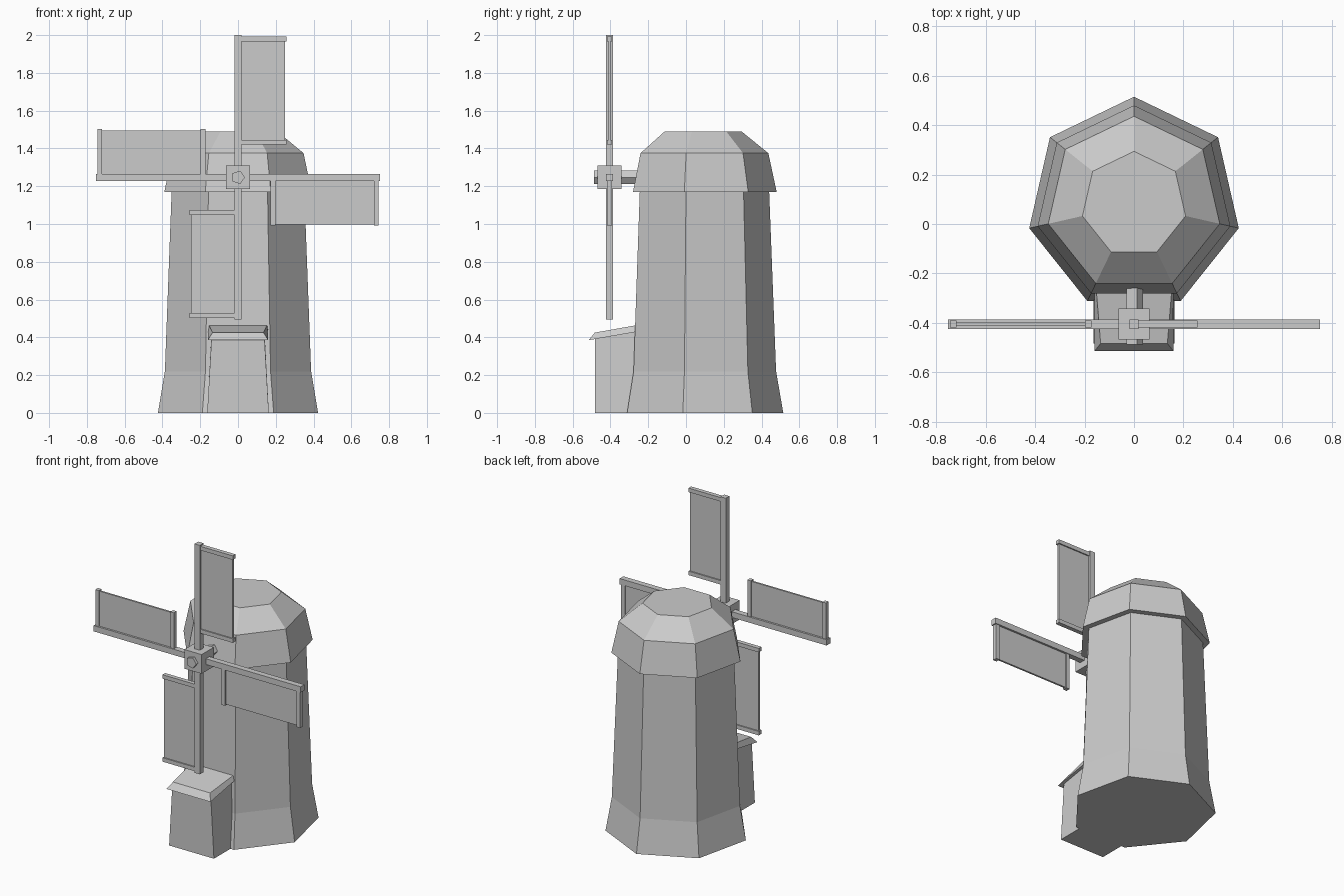
import bpy
import bmesh
from math import sin, cos, pi
from mathutils import Matrix, Vector

cube = bpy.data.objects.get("Cube")
if cube:
    bpy.data.objects.remove(cube, do_unlink=True)

grey = bpy.data.materials.new("plain grey")
grey.use_nodes = True
colour = (0.6, 0.6, 0.6, 1)
grey.diffuse_color = colour
grey.node_tree.nodes["Principled BSDF"].inputs["Base Color"].default_value = colour

TOWER_Y = 0.08
HUB = Vector((0, -0.405, 1.247))


def finish(name, bm):
    bmesh.ops.recalc_face_normals(bm, faces=bm.faces)
    mesh = bpy.data.meshes.new(name)
    bm.to_mesh(mesh)
    bm.free()
    mesh.materials.append(grey)
    obj = bpy.data.objects.new(name, mesh)
    bpy.context.collection.objects.link(obj)
    return obj


def loft(name, rings):
    """Join rings of points into a closed solid with flat caps."""
    bm = bmesh.new()
    loops = [[bm.verts.new(p) for p in ring] for ring in rings]
    n = len(loops[0])
    for a, b in zip(loops, loops[1:]):
        for i in range(n):
            j = (i + 1) % n
            bm.faces.new((a[i], a[j], b[j], b[i]))
    bm.faces.new(loops[0][::-1])
    bm.faces.new(loops[-1])
    return finish(name, bm)


def box(name, low, high, turn=Matrix()):
    bm = bmesh.new()
    bmesh.ops.create_cube(bm, size=1)
    low, high = Vector(low), Vector(high)
    size = high - low
    for v in bm.verts:
        v.co = turn @ ((low + high) / 2 + v.co * size) + HUB
    return finish(name, bm)


def heptagon(radius, z):
    angles = [pi / 2 + k * 2 * pi / 7 for k in range(7)]
    return [(radius * cos(a), TOWER_Y + radius * sin(a), z) for a in angles]


def trapezoid(front, back):
    """Four points from (half width, y, z) of the front and back edges."""
    (fw, fy, fz), (bw, by, bz) = front, back
    return [(-fw, fy, fz), (fw, fy, fz), (bw, by, bz), (-bw, by, bz)]


# Seven-sided tower with flared foot, and its overhanging cap
loft("tower", [heptagon(r, z) for r, z in ((0.435, 0), (0.397, 0.22), (0.36, 1.18))])
loft("tower_cap", [heptagon(r, z) for r, z in ((0.4, 1.17), (0.356, 1.375), (0.214, 1.49))])

# Entrance porch with sloping roof
loft("porch", [trapezoid((0.163, -0.483, 0), (0.163, -0.2, 0)),
               trapezoid((0.14, -0.483, 0.4), (0.14, -0.2, 0.44))])
loft("porch_roof", [trapezoid((0.16, -0.515, 0.385), (0.16, -0.24, 0.433)),
                    trapezoid((0.135, -0.483, 0.425), (0.155, -0.24, 0.468))])

# Five-sided axle and square hub
loft("axle", [[(0.037 * cos(k * 2 * pi / 5), y, HUB.z + 0.037 * sin(k * 2 * pi / 5))
               for k in range(5)] for y in (-0.487, -0.25)])
box("hub", (-0.063,) * 3, (0.063,) * 3)

# Four sails, each turned a quarter from the last
for i, side in enumerate(("top", "right", "bottom", "left")):
    turn = Matrix.Rotation(i * pi / 2, 4, "Y")
    box(side + "_sail_arm", (-0.019, -0.019, 0.05), (0.019, 0.019, 0.753), turn)
    box(side + "_sail_panel", (0.01, -0.006, 0.176), (0.249, 0.006, 0.742), turn)
    for part, z in (("inner", 0.173), ("outer", 0.719)):
        box(f"{side}_sail_{part}_bar", (0, -0.014, z), (0.256, 0.014, z + 0.026), turn)
